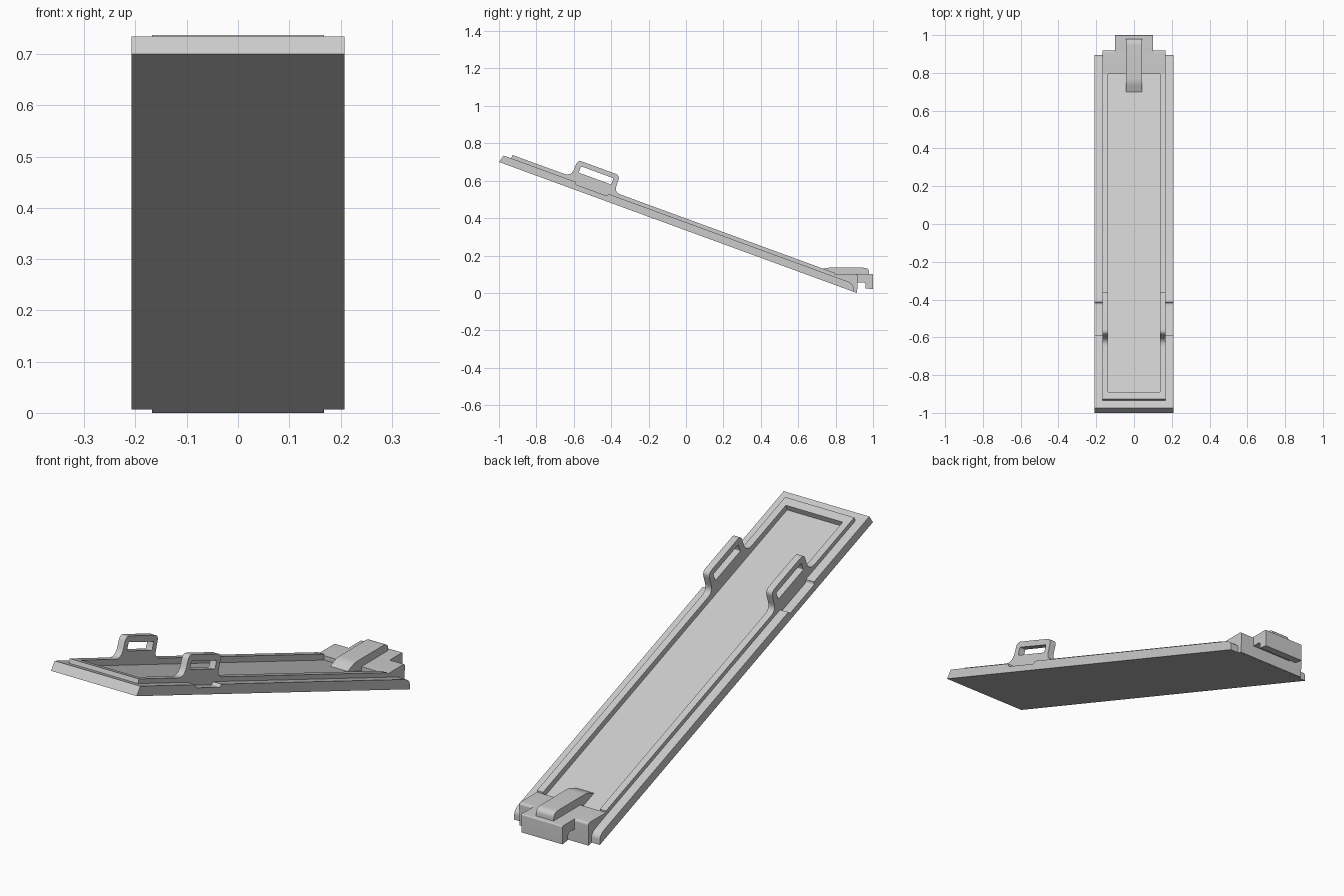
import bpy, bmesh, math
from mathutils import Vector

if "Cube" in bpy.data.objects:
    bpy.data.objects.remove(bpy.data.objects["Cube"])

TILT = math.radians(20.1)
C, S = math.cos(TILT), math.sin(TILT)

grey = bpy.data.materials.new("light grey plastic")
grey.use_nodes = True
colour = (0.6, 0.6, 0.6, 1)
grey.diffuse_color = colour
grey.node_tree.nodes["Principled BSDF"].inputs["Base Color"].default_value = colour


def slope(u, w, r=0):
    """Point u along the tilted panel and w above its underside."""
    return (-1 + u * C + w * S, 0.70 - u * S + w * C, r)


def at_y(y, w, r=0):
    """Point on the tilted layer w at a given y."""
    return slope((y + 1 - w * S) / C, w, r)


def rounded(points, steps=6):
    """Outline of (a, b, radius) points with the corners eased."""
    out = []
    n = len(points)
    for i, p in enumerate(points):
        r = p[2] if len(p) > 2 else 0
        v = Vector(p[:2])
        if not r:
            out.append(v)
            continue
        before = Vector(points[i - 1][:2]) - v
        after = Vector(points[(i + 1) % n][:2]) - v
        a = v + before.normalized() * min(r, before.length * 0.49)
        b = v + after.normalized() * min(r, after.length * 0.49)
        for k in range(steps + 1):
            t = k / steps
            out.append(a * (1 - t) ** 2 + v * (2 * t * (1 - t)) + b * t * t)
    return out


def prism(name, loops, x0, x1):
    """Side profile, with optional holes, extruded across x."""
    bm = bmesh.new()
    for loop in loops:
        vs = [bm.verts.new((x0, p.x, p.y)) for p in rounded(loop)]
        for a, b in zip(vs, vs[1:] + vs[:1]):
            bm.edges.new((a, b))
    bmesh.ops.triangle_fill(bm, use_beauty=True, edges=bm.edges[:])
    ext = bmesh.ops.extrude_face_region(bm, geom=bm.faces[:], use_keep_orig=True)
    moved = [g for g in ext["geom"] if isinstance(g, bmesh.types.BMVert)]
    bmesh.ops.translate(bm, verts=moved, vec=(x1 - x0, 0, 0))
    bmesh.ops.recalc_face_normals(bm, faces=bm.faces[:])
    mesh = bpy.data.meshes.new(name)
    bm.to_mesh(mesh)
    bm.free()
    ob = bpy.data.objects.new(name, mesh)
    bpy.context.collection.objects.link(ob)
    mesh.materials.append(grey)
    bpy.ops.object.select_all(action="DESELECT")
    bpy.context.view_layer.objects.active = ob
    ob.select_set(True)
    bpy.ops.object.shade_smooth_by_angle(angle=math.radians(35))
    return ob


FLOOR, FLANGE, RIM = 0.035, 0.041, 0.06
OUTER, MID, INNER = 0.208, 0.168, 0.138

# Tilted floor panel with its front lip
prism("floor_panel", [[slope(0, 0), slope(0.0115, FLANGE), slope(0.056, FLANGE),
                       slope(0.056, FLOOR), at_y(0.9, FLOOR), at_y(0.9, 0.001),
                       at_y(0.9, 0)]], -MID, MID)

# Raised rim across the front
prism("front_rim", [[slope(0.055, 0.03), slope(0.055, RIM), slope(0.095, RIM),
                     slope(0.095, 0.03)]], -INNER, INNER)

for side, label in ((1, "left"), (-1, "right")):
    # Outer flange with a shallow notch beside the loop and a rounded back end
    prism(label + "_flange", [[
        slope(0, 0), slope(0.0115, FLANGE),
        slope(0.42, FLANGE), slope(0.425, 0.028, 0.01),
        slope(0.605, 0.028, 0.01), slope(0.61, FLANGE),
        at_y(0.895, FLANGE, 0.04), at_y(0.895, 0)]], side * MID, side * OUTER)

    # Side rim that rises into an upright loop with a window
    prism(label + "_rim_loop", [[
        slope(0.055, 0.02), slope(0.055, RIM),
        slope(0.39, RIM, 0.045), slope(0.392, 0.155, 0.025),
        slope(0.632, 0.155, 0.025), slope(0.635, RIM, 0.035),
        at_y(0.795, RIM), at_y(0.795, 0.02)],
        [slope(0.42, 0.093, 0.006), slope(0.42, 0.129, 0.006),
         slope(0.605, 0.129, 0.006), slope(0.605, 0.093, 0.006)]],
        side * INNER, side * MID)

# Level platform at the back end
prism("back_platform", [[at_y(0.795, 0.01), (0.795, 0.10), (0.918, 0.10, 0.012),
                         (0.915, 0.0), at_y(0.895, 0)]], -MID, MID)

# Hooked latch reaching past the back end
latch = prism("latch_hook", [[(0.90, 0.055), (0.90, 0.10), (1.0, 0.10, 0.006),
                              (1.0, 0.02), (0.96, 0.025), (0.96, 0.055, 0.012)]],
              -0.10, 0.10)
bevel = latch.modifiers.new("soft_edges", "BEVEL")
bevel.width = 0.008
bevel.segments = 3
bevel.limit_method = "ANGLE"
bevel.angle_limit = math.radians(50)

# Stiffening rib from the floor over the latch
prism("latch_rib", [[at_y(0.70, 0.03), at_y(0.70, FLOOR), (0.75, 0.135, 0.02),
                     (0.978, 0.135, 0.035), (0.98, 0.09), (0.82, 0.07)]],
      -0.043, 0.043)
